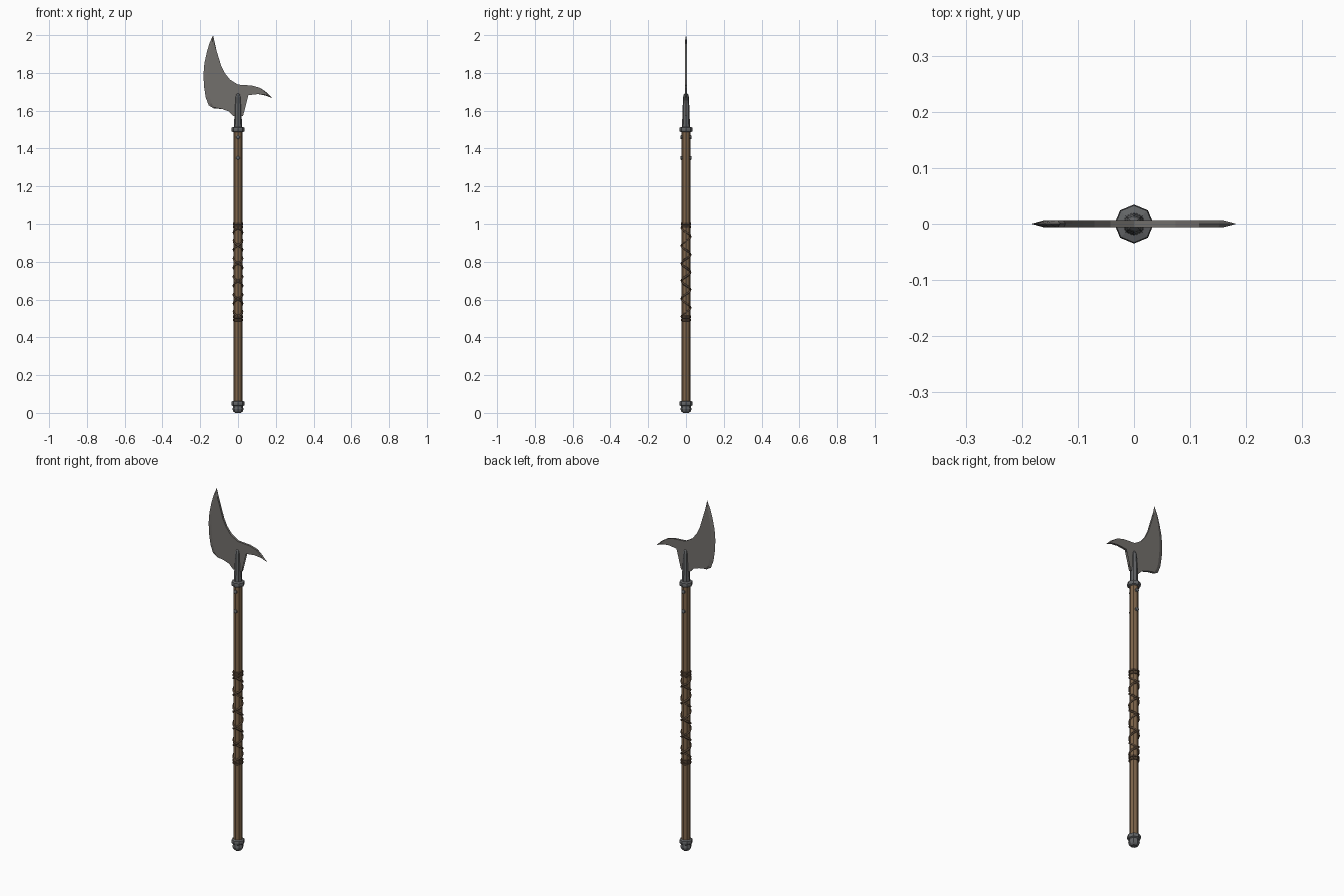
import bpy, bmesh, math
from mathutils import Vector

if "Cube" in bpy.data.objects:
    bpy.data.objects.remove(bpy.data.objects["Cube"])


def mat(name, r, g, b):
    m = bpy.data.materials.new(name)
    m.diffuse_color = (r, g, b, 1)
    m.use_nodes = True
    m.node_tree.nodes["Principled BSDF"].inputs["Base Color"].default_value = m.diffuse_color
    return m


STEEL = mat("blade steel", 0.17, 0.16, 0.15)
IRON = mat("dark iron", 0.125, 0.13, 0.135)
WOOD = mat("brown wood", 0.21, 0.13, 0.07)
LEATHER = mat("dark leather", 0.085, 0.053, 0.032)


def finish(name, bm, material):
    bmesh.ops.recalc_face_normals(bm, faces=bm.faces)
    me = bpy.data.meshes.new(name)
    bm.to_mesh(me)
    bm.free()
    me.materials.append(material)
    ob = bpy.data.objects.new(name, me)
    bpy.context.collection.objects.link(ob)
    return ob


def lathe(name, profile, material, sides=8):
    """Flat-sided turned part with capped ends."""
    bm = bmesh.new()
    rings = []
    for r, z in profile:
        rings.append([bm.verts.new((r * math.cos(2 * math.pi * i / sides),
                                    r * math.sin(2 * math.pi * i / sides), z))
                      for i in range(sides)])
    for a, b in zip(rings, rings[1:]):
        for i in range(sides):
            j = (i + 1) % sides
            bm.faces.new((a[i], a[j], b[j], b[i]))
    bm.faces.new(rings[0])
    bm.faces.new(rings[-1])
    return finish(name, bm, material)


# Shaft, pommel, collar and socket
lathe("shaft", [(0.0235, 0.03), (0.0235, 1.50)], WOOD)
lathe("pommel", [(0.016, 0.0), (0.025, 0.008), (0.029, 0.02), (0.026, 0.036),
                 (0.033, 0.040), (0.035, 0.050), (0.033, 0.060), (0.024, 0.064)], IRON)
lathe("collar", [(0.024, 1.486), (0.033, 1.490), (0.035, 1.500),
                 (0.033, 1.511), (0.020, 1.515)], IRON)
lathe("socket", [(0.021, 1.51), (0.019, 1.59), (0.0155, 1.67),
                 (0.012, 1.685), (0.006, 1.692)], IRON)

# Blade with back spike: x, z, bevel width; counter-clockwise from the tip
outline = [
    (-0.132, 2.000, 0.035), (-0.150, 1.960, 0.012), (-0.165, 1.910, 0.016),
    (-0.178, 1.850, 0.020), (-0.183, 1.790, 0.022), (-0.180, 1.730, 0.022),
    (-0.171, 1.670, 0.020), (-0.155, 1.628, 0.018), (-0.128, 1.612, 0.006),
    (-0.085, 1.609, 0), (-0.050, 1.597, 0), (-0.027, 1.573, 0),
    (0.027, 1.573, 0), (0.027, 1.655, 0), (0.035, 1.672, 0),
    (0.055, 1.682, 0), (0.106, 1.688, 0), (0.145, 1.680, 0.004),
    (0.183, 1.666, 0.028), (0.153, 1.696, 0.004), (0.116, 1.721, 0),
    (0.074, 1.733, 0), (0.000, 1.738, 0), (-0.042, 1.764, 0),
    (-0.070, 1.799, 0), (-0.090, 1.840, 0), (-0.110, 1.902, 0), (-0.122, 1.955, 0.003)]
bm = bmesh.new()
mid, front, back = [], [], []
n = len(outline)
for i, (x, z, w) in enumerate(outline):
    p = Vector((x, z))
    e1 = (p - Vector(outline[i - 1][:2])).normalized()
    e2 = (Vector(outline[(i + 1) % n][:2]) - p).normalized()
    inward = Vector((-e1.y - e2.y, e1.x + e2.x)).normalized()
    q = p + inward * w
    mid.append(bm.verts.new((x, 0, z)))
    front.append(bm.verts.new((q.x, -0.006, q.y)))
    back.append(bm.verts.new((q.x, 0.006, q.y)))
for i in range(n):
    j = (i + 1) % n
    bm.faces.new((mid[i], mid[j], front[j], front[i]))
    bm.faces.new((mid[j], mid[i], back[i], back[j]))
caps = [bm.faces.new(front), bm.faces.new(back[::-1])]
bmesh.ops.triangulate(bm, faces=caps)
finish("blade", bm, STEEL)

# Rivets through the upper shaft, front and back
for k, z in enumerate((1.46, 1.35)):
    rivet = lathe(f"rivet_{k + 1}", [(0.005, -0.030), (0.010, -0.027), (0.011, -0.018),
                                     (0.011, 0.018), (0.010, 0.027), (0.005, 0.030)], IRON)
    rivet.rotation_euler.x = math.pi / 2
    rivet.location.z = z

# Grip end bands
for k, z in enumerate((0.492, 0.508, 0.985, 1.002)):
    lathe(f"grip_band_{k + 1}", [(0.022, z - 0.008), (0.0275, z - 0.005),
                                 (0.0275, z + 0.005), (0.022, z + 0.008)], LEATHER)


# Crossed leather cords around the grip
def cord(name, direction, turns=5, steps=12):
    cu = bpy.data.curves.new(name, 'CURVE')
    cu.dimensions = '3D'
    cu.bevel_depth = 0.006
    cu.bevel_resolution = 0
    cu.use_fill_caps = True
    sp = cu.splines.new('POLY')
    total = turns * steps
    sp.points.add(total)
    for i, pt in enumerate(sp.points):
        a = direction * 2 * math.pi * i / steps - math.pi / 2
        pt.co = (0.0235 * math.cos(a), 0.0235 * math.sin(a), 0.51 + 0.47 * i / total, 1)
    cu.materials.append(LEATHER)
    ob = bpy.data.objects.new(name, cu)
    bpy.context.collection.objects.link(ob)


cord("grip_cord_left", 1)
cord("grip_cord_right", -1)
